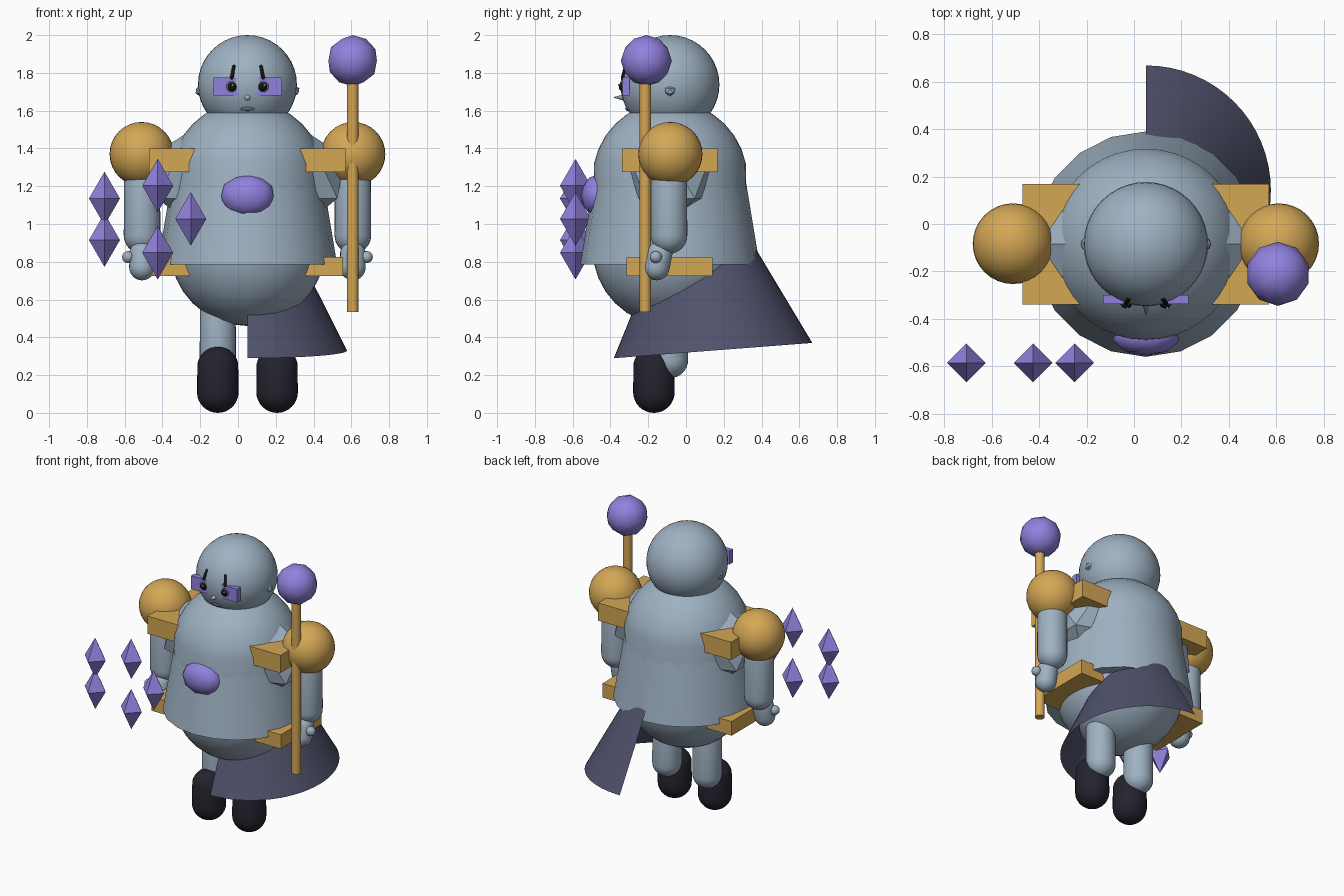
import bpy, bmesh, math
from mathutils import Vector, Matrix

if "Cube" in bpy.data.objects:
    bpy.data.objects.remove(bpy.data.objects["Cube"])

CX, CY = 0.05, -0.085   # body axis


def mat(name, rgb):
    m = bpy.data.materials.new(name)
    lin = [c / 12.92 if c <= 0.04045 else ((c + 0.055) / 1.055) ** 2.4 for c in (v / 255 for v in rgb)]
    m.diffuse_color = (*lin, 1)
    m.use_nodes = True
    m.node_tree.nodes["Principled BSDF"].inputs["Base Color"].default_value = m.diffuse_color
    return m


SKIN = mat("blue grey", (158, 177, 194))
GOLD = mat("gold", (212, 167, 85))
PURPLE = mat("purple", (145, 129, 222))
CAPE = mat("dark slate", (80, 82, 108))
BOOT = mat("boot black", (36, 35, 46))
BLACK = mat("black", (18, 18, 20))
GREY = mat("eye grey", (100, 108, 116))
WHITE = mat("white", (235, 238, 240))


def finish(bm, name, material, smooth=None):
    bmesh.ops.recalc_face_normals(bm, faces=bm.faces)
    me = bpy.data.meshes.new(name)
    bm.to_mesh(me)
    bm.free()
    me.materials.append(material)
    ob = bpy.data.objects.new(name, me)
    bpy.context.collection.objects.link(ob)
    if smooth:
        bpy.ops.object.select_all(action='DESELECT')
        ob.select_set(True)
        bpy.context.view_layer.objects.active = ob
        bpy.ops.object.shade_smooth_by_angle(angle=math.radians(smooth))
    return ob


def ball(name, loc, size, material, seg=32):
    bm = bmesh.new()
    bmesh.ops.create_uvsphere(bm, u_segments=seg, v_segments=seg // 2, radius=1)
    size = size if isinstance(size, tuple) else (size,) * 3
    bm.transform(Matrix.Translation(loc) @ Matrix.Diagonal((*size, 1)))
    return finish(bm, name, material, 60)


def ico(name, loc, size, material, sub, smooth=None, rot=None):
    bm = bmesh.new()
    bmesh.ops.create_icosphere(bm, subdivisions=sub, radius=1)
    bm.transform(Matrix.Translation(loc) @ Matrix.Diagonal((*size, 1)) @ (rot or Matrix()))
    return finish(bm, name, material, smooth)


def box(name, lo, hi, material):
    bm = bmesh.new()
    bmesh.ops.create_cube(bm, size=1)
    lo, hi = Vector(lo), Vector(hi)
    bm.transform(Matrix.Translation((lo + hi) / 2) @ Matrix.Diagonal((*(hi - lo), 1)))
    return finish(bm, name, material)


def tube(name, a, b, r1, r2, material, seg=24, smooth=40):
    """Cylinder or cone from a to b."""
    a, b = Vector(a), Vector(b)
    d = b - a
    bm = bmesh.new()
    bmesh.ops.create_cone(bm, cap_ends=True, segments=seg, radius1=r1, radius2=r2, depth=d.length)
    q = Vector((0, 0, 1)).rotation_difference(d).to_matrix().to_4x4()
    bm.transform(Matrix.Translation((a + b) / 2) @ q)
    return finish(bm, name, material, smooth)


def capsule(name, a, b, r, material, seg=28):
    """Rounded cylinder whose end balls are centred on a and b."""
    a, b = Vector(a), Vector(b)
    d = b - a
    bm = bmesh.new()
    bmesh.ops.create_uvsphere(bm, u_segments=seg, v_segments=16, radius=r)
    top = [v for v in bm.verts if v.co.z > 1e-5]
    for v in top:
        v.co.z += d.length
    q = Vector((0, 0, 1)).rotation_difference(d).to_matrix().to_4x4()
    bm.transform(Matrix.Translation(a) @ q)
    return finish(bm, name, material, 60)


# Body, tunic and head
capsule("body", (CX, CY, 0.87), (CX, CY, 1.24), 0.41, SKIN, 40)
tube("tunic_skirt", (CX, CY, 0.785), (CX, CY, 1.25), 0.475, 0.398, SKIN, 20)
ball("head", (CX, CY, 1.738), 0.262, SKIN, 40)
ico("belly_gem", (CX, -0.47, 1.15), (0.145, 0.085, 0.112), PURPLE, 2, 50)

# Face
box("visor", (-0.13, -0.337, 1.68), (0.23, -0.30, 1.775), PURPLE)
tube("nose", (CX, -0.32, 1.67), (CX, -0.387, 1.67), 0.02, 0.0, SKIN, 12)
ball("mouth", (CX, -0.31, 1.61), (0.038, 0.012, 0.011), GREY, 16)

for s, side in ((-1, "left"), (1, "right")):
    def at(dx, y, z):
        return (CX + s * dx, y, z)

    # Eyes, brows and ears
    ball(side + "_eye", at(0.084, -0.325, 1.727), (0.034, 0.022, 0.034), GREY, 20)
    ball(side + "_pupil", at(0.082, -0.34, 1.727), (0.023, 0.016, 0.023), BLACK, 16)
    ball(side + "_eye_shine", (CX + s * 0.084 + 0.006, -0.354, 1.735), 0.006, WHITE, 8)
    capsule(side + "_brow", at(0.083, -0.333, 1.775), at(0.072, -0.315, 1.832), 0.010, BLACK, 10)
    ico(side + "_ear", at(0.25, CY, 1.705), (0.028, 0.032, 0.03), SKIN, 1)

    # Shoulder joint, pad and gold straps
    ico(side + "_upper_joint", at(0.31, CY, 1.245), (0.23, 0.25, 0.245), SKIN, 1,
        rot=Matrix.Scale(s, 4, (1, 0, 0)))
    xs = sorted((CX + s * 0.2, CX + s * 0.52))
    box(side + "_upper_strap", (xs[0], -0.34, 1.275), (xs[1], 0.168, 1.4), GOLD)
    xs = sorted((CX + s * 0.2, CX + s * 0.505))
    box(side + "_lower_strap", (xs[0], -0.315, 0.725), (xs[1], 0.14, 0.825), GOLD)
    ball(side + "_shoulder_pad", at(0.56, -0.083, 1.37), 0.17, GOLD)

    # Arm, hand and thumb
    capsule(side + "_arm", at(0.558, -0.09, 0.94), at(0.558, -0.09, 1.3), 0.097, SKIN)
    capsule(side + "_hand", at(0.558, -0.155, 0.77), at(0.558, -0.14, 0.84), 0.068, SKIN)
    ball(side + "_thumb", at(0.632, -0.16, 0.825), 0.032, SKIN, 16)

    # Leg and boot
    capsule(side + "_leg", at(0.157, CY, 0.28), at(0.157, CY, 0.62), 0.096, SKIN)
    capsule(side + "_boot", at(0.157, -0.17, 0.11), at(0.157, -0.17, 0.24), 0.11, BOOT)

# Half-cone cape, open below and tilted slightly forward
bm = bmesh.new()
N, R, H = 32, 0.527, 0.62
rows = []
for z, r in ((0, R), (H, R - H * 0.5)):
    rows.append([bm.verts.new((r * math.cos(a), r * math.sin(a), z))
                 for a in (-math.pi / 2 + math.pi * i / N for i in range(N + 1))])
for i in range(N):
    bm.faces.new((rows[0][i], rows[0][i + 1], rows[1][i + 1], rows[1][i]))
bm.transform(Matrix.Translation((CX, 0.143, 0.33)) @ Matrix.Rotation(math.radians(4.4), 4, 'X'))
finish(bm, "cape", CAPE, 40)

# Staff
tube("staff", (0.607, -0.215, 0.535), (0.607, -0.215, 1.8), 0.031, 0.031, GOLD, 16)
ico("staff_orb", (0.607, -0.21, 1.865), (0.135, 0.135, 0.135), PURPLE, 2, 50)

# Floating crystals
for i, (x, z) in enumerate(((-0.707, 1.135), (-0.707, 0.915), (-0.425, 1.203), (-0.425, 0.848), (-0.25, 1.027))):
    for up in (1, -1):
        tip = (x, -0.585, z + up * 0.142)
        tube(f"crystal_{i + 1}_{'top' if up > 0 else 'bottom'}", (x, -0.585, z), tip, 0.082, 0.0, PURPLE, 4, None)
